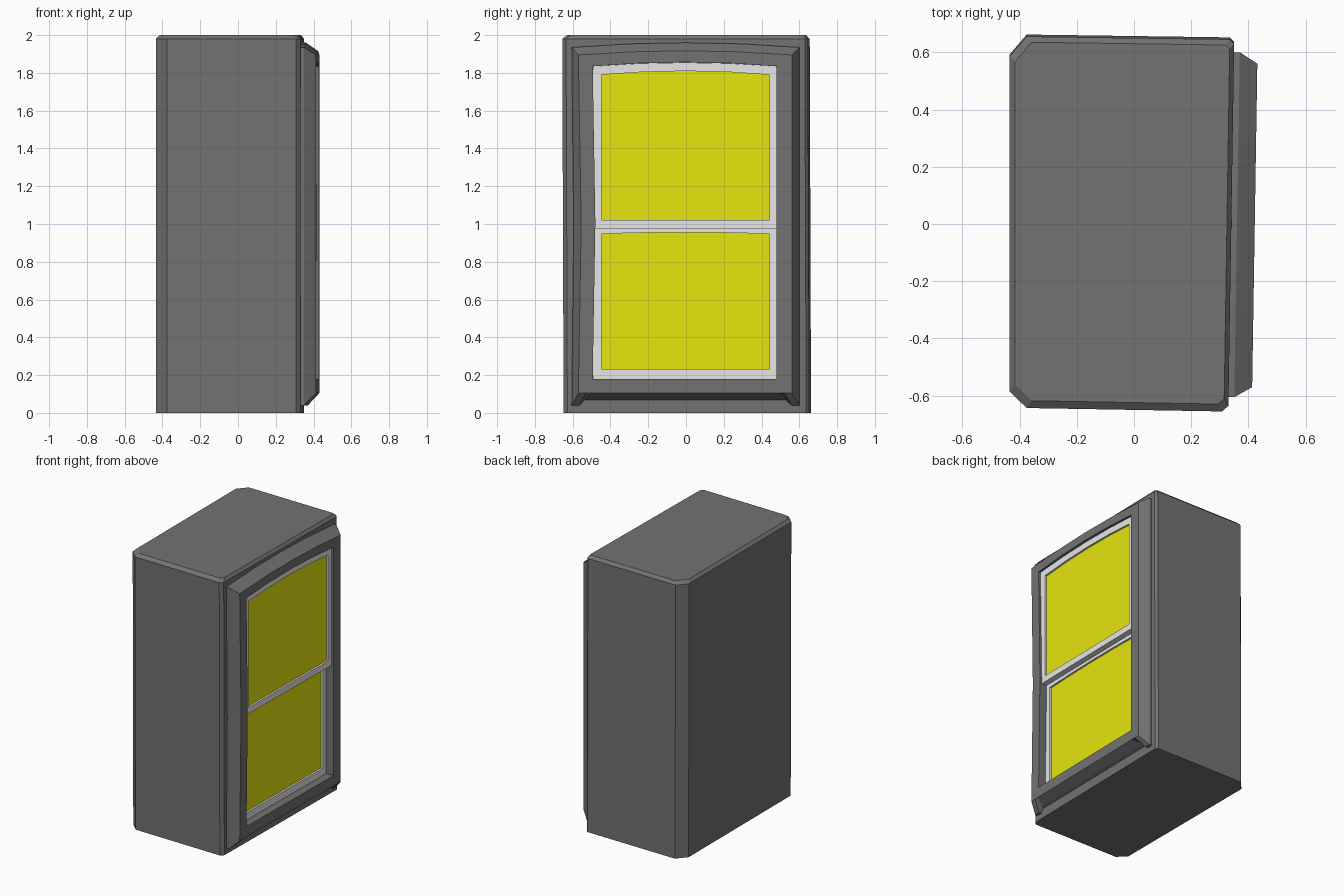
import bpy
import bmesh

SHEAR = 0.016  # the window wall is turned slightly off square

if "Cube" in bpy.data.objects:
    bpy.data.objects.remove(bpy.data.objects["Cube"], do_unlink=True)


def material(name, color):
    mat = bpy.data.materials.new(name)
    mat.use_nodes = True
    mat.diffuse_color = (*color, 1)
    mat.node_tree.nodes["Principled BSDF"].inputs["Base Color"].default_value = (*color, 1)
    return mat


stone = material("dark grey stone", (0.17, 0.17, 0.17))
paint = material("white paint", (0.8, 0.8, 0.8))
glow = material("yellow glass", (0.8, 0.8, 0.005))


def loft(name, rings, mat, cap_first=False, cap_last=False, closed=False):
    """Bridge equal-length rings of points into one flat-shaded object."""
    bm = bmesh.new()
    loops = [[bm.verts.new(p) for p in ring] for ring in rings]
    pairs = list(zip(loops, loops[1:]))
    if closed:
        pairs.append((loops[-1], loops[0]))
    for a, b in pairs:
        for i in range(len(a)):
            j = (i + 1) % len(a)
            bm.faces.new((a[i], a[j], b[j], b[i]))
    if cap_first:
        bm.faces.new(loops[0])
    if cap_last:
        bm.faces.new(loops[-1])
    bmesh.ops.recalc_face_normals(bm, faces=bm.faces)
    mesh = bpy.data.meshes.new(name)
    bm.to_mesh(mesh)
    bm.free()
    mesh.materials.append(mat)
    obj = bpy.data.objects.new(name, mesh)
    bpy.context.collection.objects.link(obj)
    return obj


def outline(depth, left, right, low, high, arch=0.0, notch=0.0, waist=0.0):
    """Window outline: notched sill, slightly waisted jamb, arched head."""
    mid = (low + high) / 2
    step = (right - left) / 4
    pts = [(left, low), (left + 0.04, low), (left + 0.07, low + notch),
           (right - 0.07, low + notch), (right - 0.04, low), (right, low),
           (right, high)]
    pts += [(right - step, high + arch * 0.75), ((left + right) / 2, high + arch),
            (left + step, high + arch * 0.75), (left, high), (left + waist, mid)]
    return [(depth + SHEAR * y, y, z) for y, z in pts]


# Wall block with chamfered corners and a bevelled top
plan = [(-0.435, -0.582), (-0.375, -0.64), (0.308, -0.652), (0.33, -0.632),
        (0.35, 0.632), (0.335, 0.648), (-0.375, 0.658), (-0.435, 0.588)]
bottom = [(x, y + 0.004, 0) for x, y in plan]
shoulder = [(x, y - 0.003, 1.98) for x, y in plan]
crown = [(x * 0.955, y * 0.965, 2.0) for x, y in plan]
loft("wall_block", [bottom, shoulder, crown], stone, True, True)

# Moulded window surround with sloping outside and a notch below the sill
loft("window_surround", [
    outline(0.33, -0.605, 0.6, 0.04, 1.935, 0.025, 0.025, 0.01),
    outline(0.36, -0.605, 0.6, 0.04, 1.935, 0.025, 0.035, 0.01),
    outline(0.422, -0.57, 0.56, 0.105, 1.895, 0.022, 0, 0.015),
    outline(0.422, -0.494, 0.48, 0.18, 1.835, 0.022, 0, 0.014),
    outline(0.33, -0.494, 0.48, 0.18, 1.835, 0.022, 0, 0.014),
], stone, closed=True)


def sash(name, front, back, low, high, arch, rails):
    """A painted frame around a recessed pane."""
    sill, head = rails
    pane = (-0.447, 0.441, low + sill, high - head)
    outer = (-0.492, 0.479, low, high)
    glass = front - 0.014
    loft(name + "_sash", [
        outline(back, *outer, arch), outline(front, *outer, arch),
        outline(front, *pane, arch), outline(back, *pane, arch),
    ], paint, closed=True)
    loft(name + "_pane", [outline(glass - 0.004, *pane, arch),
                          outline(glass, *pane, arch)], glow, True, True)


# The upper sash stands in front of the lower one
sash("upper", 0.406, 0.365, 0.975, 1.835, 0.02, (0.045, 0.045))
sash("lower", 0.364, 0.335, 0.18, 0.985, 0.008, (0.052, 0.037))
